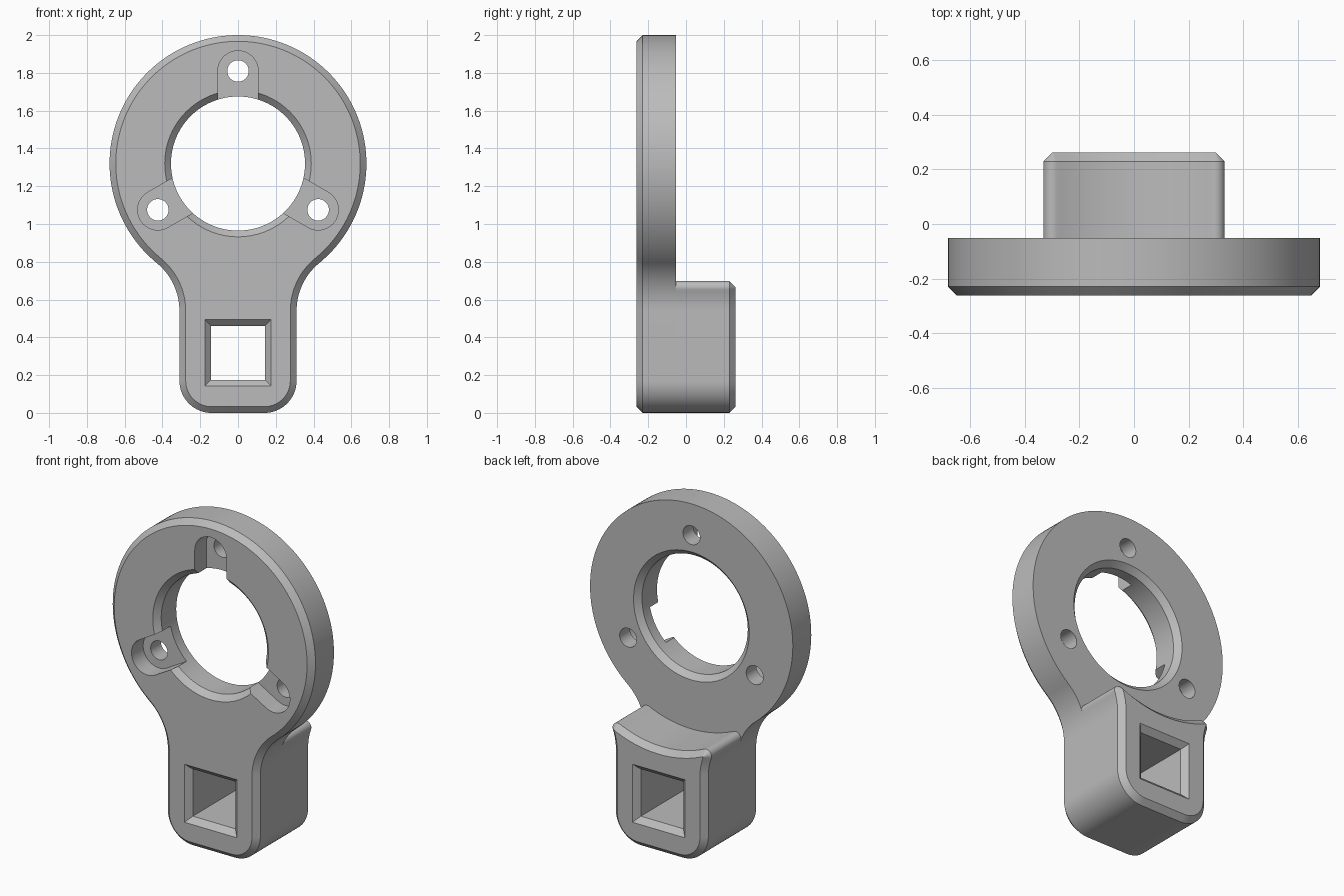
import bpy
import bmesh
from math import sin, cos, pi, atan2, sqrt, radians

if "Cube" in bpy.data.objects:
    bpy.data.objects.remove(bpy.data.objects["Cube"])

# Main dimensions
FRONT, SEAM, BACK = -0.262, -0.052, 0.262
RING_Z, RING_R = 1.32, 0.68
HALF_W, CORNER = 0.31, 0.17
CHAMFER = 0.033
BORE_R = 0.355
SQUARE_Z, SQUARE = 0.318, 0.143
HOLE_DIST, HOLE_R, POCKET_R, POCKET_FLOOR = 0.49, 0.057, 0.107, -0.15
BLOCK_R, TIP_R = 0.685, 0.035

# Neck fillet: tangent to the handle side and to the ring
NECK_Z = 0.54
drop = RING_Z - NECK_Z
NECK_R = (HALF_W**2 + drop**2 - RING_R**2) / (2 * (RING_R - HALF_W))
NECK_X = HALF_W + NECK_R

grey = bpy.data.materials.new("plain grey")
grey.use_nodes = True
grey.diffuse_color = (0.5, 0.5, 0.5, 1)
grey.node_tree.nodes["Principled BSDF"].inputs["Base Color"].default_value = (0.5, 0.5, 0.5, 1)


def arc(cx, cz, r, a0, a1, n):
    steps = [a0 + (a1 - a0) * i / n for i in range(n + 1)]
    return [(cx + r * cos(a), cz + r * sin(a)) for a in steps]


def circle(cx, cz, r, n=96):
    return arc(cx, cz, r, 0, 2 * pi, n)[:-1]


def mirrored(half):
    return half + [(-x, z) for x, z in reversed(half)]


def foot(d):
    return arc(HALF_W - CORNER, CORNER, CORNER - d, -pi / 2, 0, 16)


def plate_outline(d):
    """Ring and handle outline, moved inward by d."""
    to_ring = atan2(drop, -NECK_X)
    half = foot(d)
    half += arc(NECK_X, NECK_Z, NECK_R + d, pi, to_ring, 16)
    half += arc(0, RING_Z, RING_R - d, to_ring - pi, pi / 2, 64)
    return mirrored(half)


def block_outline(d):
    """Handle block outline with a concave top, moved inward by d."""
    ra, rb = BLOCK_R + TIP_R, NECK_R + TIP_R
    span = sqrt(NECK_X**2 + drop**2)
    along = (ra**2 - rb**2 + span**2) / (2 * span)
    side = sqrt(ra**2 - along**2)
    ux, uz = NECK_X / span, -drop / span
    tx, tz = ux * along + uz * side, RING_Z + uz * along - ux * side
    neck_a = atan2(tz - NECK_Z, tx - NECK_X)
    ring_a = atan2(tz - RING_Z, tx)
    half = foot(d)
    half += arc(NECK_X, NECK_Z, NECK_R + d, pi, neck_a, 8)
    half += arc(tx, tz, TIP_R - d, neck_a - pi, ring_a + pi, 10)
    half += arc(0, RING_Z, BLOCK_R + d, ring_a, -pi / 2, 16)
    return mirrored(half)


def loft(name, levels):
    """Closed solid through (y, outline) levels."""
    bm = bmesh.new()
    rings = [[bm.verts.new((x, y, z)) for x, z in pts] for y, pts in levels]
    n = len(rings[0])
    for a, b in zip(rings, rings[1:]):
        for i in range(n):
            j = (i + 1) % n
            bm.faces.new((a[i], a[j], b[j], b[i]))
    bm.faces.new(rings[0])
    bm.faces.new(rings[-1])
    bmesh.ops.remove_doubles(bm, verts=bm.verts, dist=1e-5)
    bmesh.ops.recalc_face_normals(bm, faces=bm.faces)
    mesh = bpy.data.meshes.new(name)
    bm.to_mesh(mesh)
    bm.free()
    mesh.materials.append(grey)
    obj = bpy.data.objects.new(name, mesh)
    bpy.context.collection.objects.link(obj)
    return obj


def activate(obj):
    bpy.ops.object.select_all(action="DESELECT")
    obj.select_set(True)
    bpy.context.view_layer.objects.active = obj


def cut(obj, cutters):
    activate(obj)
    for cutter in cutters:
        cutter.hide_render = True
        mod = obj.modifiers.new("cut", "BOOLEAN")
        mod.operation, mod.solver, mod.object = "DIFFERENCE", "EXACT", cutter
        bpy.ops.object.modifier_apply(modifier=mod.name)


def flared(name, front, back, shape):
    """Through cutter that widens into a chamfer at both faces."""
    extra = 0.01
    wide, narrow = shape(CHAMFER + extra), shape(0)
    return loft(name, [(front - extra, wide), (front + CHAMFER, narrow),
                       (back - CHAMFER, narrow), (back + extra, wide)])


def square(d):
    s = SQUARE + d
    return [(-s, SQUARE_Z - s), (s, SQUARE_Z - s), (s, SQUARE_Z + s), (-s, SQUARE_Z + s)]


def turned(pts, angle):
    c, s = cos(angle), sin(angle)
    return [(x * c - z * s, RING_Z + x * s + z * c) for x, z in pts]


# Solid parts
plate = loft("ring_plate", [(FRONT, plate_outline(CHAMFER)),
                            (FRONT + CHAMFER, plate_outline(0)),
                            (SEAM, plate_outline(0))])
block = loft("handle_block", [(SEAM, block_outline(0)),
                              (BACK - CHAMFER, block_outline(0)),
                              (BACK, block_outline(CHAMFER))])

# Bore, square socket, and three screw pockets with through holes
bore = flared("bore_cutter", FRONT, SEAM, lambda d: circle(0, RING_Z, BORE_R + d))
socket = flared("socket_cutter", FRONT, BACK, square)
pockets = []
pocket_shape = arc(0, HOLE_DIST, POCKET_R, 0, pi, 24) + [(-POCKET_R, 0.25), (POCKET_R, 0.25)]
for angle in (0, radians(120), radians(240)):
    pockets.append(loft("pocket_cutter", [(y, turned(pocket_shape, angle))
                                          for y in (FRONT - 0.05, POCKET_FLOOR)]))
    hole = turned(circle(0, HOLE_DIST, HOLE_R, 32), angle)
    pockets.append(loft("screw_cutter", [(y, hole) for y in (FRONT - 0.05, SEAM + 0.05)]))

cut(plate, [bore, socket] + pockets)
cut(block, [socket])
for cutter in [bore, socket] + pockets:
    bpy.data.objects.remove(cutter)

# Drop the hidden face where the block sits on the plate
bm = bmesh.new()
bm.from_mesh(block.data)
hidden = [f for f in bm.faces if all(abs(v.co.y - SEAM) < 1e-4 for v in f.verts)]
bmesh.ops.delete(bm, geom=hidden, context="FACES")
bm.to_mesh(block.data)
bm.free()

for part in (plate, block):
    activate(part)
    bpy.ops.object.shade_smooth_by_angle(angle=radians(30))
